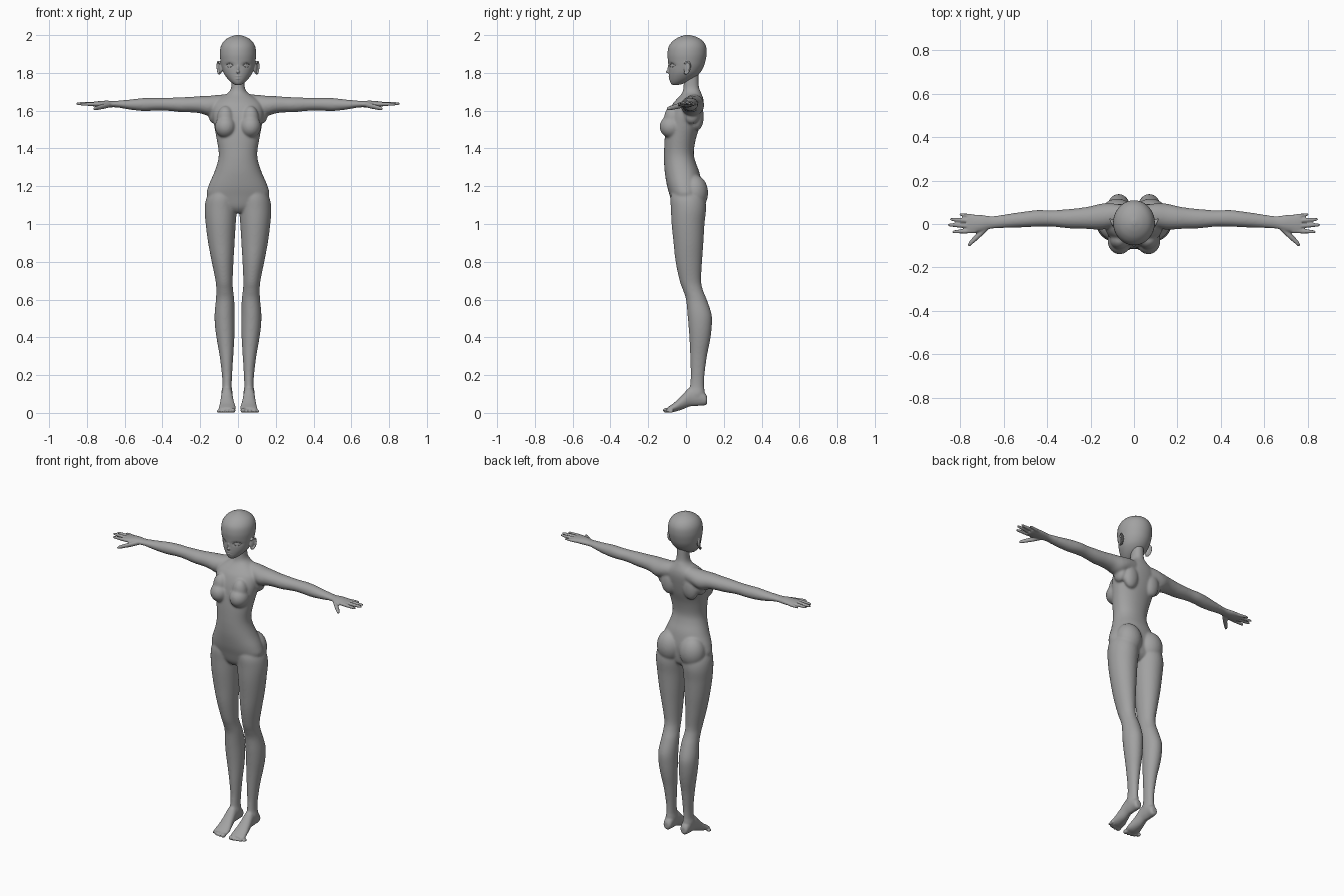
import bpy, bmesh, math
from mathutils import Vector, Matrix
from mathutils.bvhtree import BVHTree

skin = bpy.data.materials.new("plain grey")
skin.diffuse_color = (0.36, 0.36, 0.36, 1)


def spline(rows, n=5):
    """Catmull-Rom interpolation of ring rows."""
    out = []
    for i in range(len(rows) - 1):
        a, b, c, d = (rows[max(0, min(len(rows) - 1, i + k))] for k in (-1, 0, 1, 2))
        for j in range(n):
            t = j / n
            out.append([0.5 * (2 * q + (r - p) * t + (2 * p - 5 * q + 4 * r - s) * t * t
                               + (3 * q - p - 3 * r + s) * t ** 3) for p, q, r, s in zip(a, b, c, d)])
    return out + [list(rows[-1])]


def loft(bm, axis, rows, power=1.0, seg=40, n=5):
    """Rows are (position along axis, min a, max a, min b, max b)."""
    others = [k for k in range(3) if k != axis]
    rings = []
    for t, a0, a1, b0, b1 in spline(rows, n):
        ring = []
        for k in range(seg):
            w = 2 * math.pi * k / seg
            c, s = (math.copysign(abs(f(w)) ** power, f(w)) for f in (math.cos, math.sin))
            p = [0, 0, 0]
            p[axis] = t
            p[others[0]] = (a0 + a1) / 2 + (a1 - a0) / 2 * c
            p[others[1]] = (b0 + b1) / 2 + (b1 - b0) / 2 * s
            ring.append(bm.verts.new(p))
        rings.append(ring)
    for r, q in zip(rings, rings[1:]):
        for k in range(seg):
            bm.faces.new((r[k], r[(k + 1) % seg], q[(k + 1) % seg], q[k]))
    bm.faces.new(rings[0][::-1])
    bm.faces.new(rings[-1])


def ball(bm, loc, size, rot=None):
    m = Matrix.Translation(loc) @ (rot or Matrix()) @ Matrix.Diagonal((*size, 1))
    bmesh.ops.create_uvsphere(bm, u_segments=28, v_segments=18, radius=1, matrix=m)


def mirror(bm):
    new = bmesh.ops.duplicate(bm, geom=bm.verts[:] + bm.edges[:] + bm.faces[:])["geom"]
    for v in new:
        if isinstance(v, bmesh.types.BMVert):
            v.co.x = -v.co.x


def bake(ob):
    dg = bpy.context.evaluated_depsgraph_get()
    dg.update()
    me = bpy.data.meshes.new_from_object(ob.evaluated_get(dg))
    ob.modifiers.clear()
    ob.data = me


def smooth(ob, times, group=""):
    m = ob.modifiers.new("smooth", 'SMOOTH')
    m.factor, m.iterations, m.vertex_group = 0.5, times, group


def fuse(bm, name, voxel):
    """Blend overlapping parts into one skin."""
    bmesh.ops.recalc_face_normals(bm, faces=bm.faces[:])
    me = bpy.data.meshes.new(name)
    bm.to_mesh(me)
    bm.free()
    me.materials.append(skin)
    ob = bpy.data.objects.new(name, me)
    bpy.context.collection.objects.link(ob)
    m = ob.modifiers.new("remesh", 'REMESH')
    m.mode, m.voxel_size, m.use_smooth_shade = 'VOXEL', voxel, True
    smooth(ob, 2)
    bake(ob)
    return ob


# ---------- body: one side of limbs first ----------
bm = bmesh.new()
# leg
loft(bm, 2, [(1.20, .02, .13, -.07, .07), (1.14, .006, .166, -.082, .098), (1.08, .006, .176, -.08, .106),
             (1.0, .012, .171, -.076, .098), (.9, .018, .158, -.066, .092), (.8, .024, .139, -.055, .085),
             (.7, .028, .119, -.034, .08), (.65, .026, .115, -.016, .09), (.6, .02, .117, 0, .11),
             (.52, .018, .124, .008, .136), (.45, .018, .121, .014, .136), (.38, .02, .111, .019, .127),
             (.3, .025, .097, .022, .111), (.2, .031, .085, .025, .098), (.14, .033, .083, .02, .096),
             (.10, .029, .089, .01, .1), (.06, .035, .082, .02, .1)])
# foot with raised heel
loft(bm, 1, [(.112, .045, .073, .05, .085), (.1, .033, .083, .04, .105), (.06, .03, .087, .037, .14),
             (.02, .028, .089, .034, .135), (-.02, .022, .094, .018, .094), (-.06, .013, .1, .006, .056),
             (-.085, .013, .103, .004, .038), (-.1, .02, .094, .004, .028)])
for i in range(5):
    r = .0135 if i == 0 else .0098 - .0004 * i
    ball(bm, (.027 + .0185 * i + (i > 0) * .003, -.104 + .0014 * i * i, r), (r, .018, r))
# arm and palm
loft(bm, 0, [(.03, .005, .085, 1.6, 1.688), (.1, -.015, .095, 1.585, 1.684), (.15, -.026, .094, 1.572, 1.679),
             (.2, -.024, .082, 1.586, 1.677), (.25, -.021, .074, 1.591, 1.673), (.3, -.02, .069, 1.592, 1.671),
             (.38, -.012, .063, 1.6, 1.668), (.44, -.012, .065, 1.6, 1.668), (.5, -.015, .058, 1.598, 1.667),
             (.57, -.017, .048, 1.605, 1.659), (.63, -.019, .038, 1.616, 1.653), (.66, -.022, .036, 1.618, 1.651),
             (.7, -.033, .041, 1.617, 1.653), (.75, -.043, .044, 1.62, 1.649), (.77, -.04, .041, 1.623, 1.646)])
# fingers and thumb: start, end (x, y, z), radius
for (x0, y0, z0), (x1, y1, z1), r in [((.73, .034, 1.633), (.806, .045, 1.634), .0085),
                                      ((.73, .013, 1.635), (.849, .022, 1.637), .0098),
                                      ((.73, -.01, 1.636), (.858, -.004, 1.637), .0102),
                                      ((.73, -.032, 1.635), (.838, -.036, 1.634), .0098),
                                      ((.675, -.012, 1.632), (.765, -.098, 1.61), .0135)]:
    rows = []
    for t, k in ((0, 1), (.35, 1.05), (.7, .9), (.92, .72), (1, .35)):
        x, y, z = (p + (q - p) * t for p, q in ((x0, x1), (y0, y1), (z0, z1)))
        w = r * k * (1.25 if y1 < -.09 else 1)
        rows.append((x, y - w, y + w, z - r * k, z + r * k))
    loft(bm, 0, rows, seg=16)
# breast, buttock, shoulder blade
ball(bm, (.066, -.078, 1.515), (.056, .062, .06))
ball(bm, (.066, -.072, 1.555), (.045, .045, .07))
ball(bm, (.077, .045, 1.165), (.078, .072, .095))
ball(bm, (.075, .06, 1.57), (.05, .034, .075))
# armpit filler
ball(bm, (.128, .03, 1.59), (.03, .045, .06))
mirror(bm)
# torso and neck (z, half width, front, back)
torso = [(1.06, .03, -.045, .05), (1.09, .12, -.068, .075), (1.15, .164, -.086, .082), (1.2, .157, -.1, .084),
         (1.27, .127, -.112, .072), (1.33, .107, -.116, .05), (1.38, .102, -.116, .041), (1.45, .113, -.113, .052),
         (1.52, .126, -.105, .074), (1.58, .135, -.094, .087), (1.63, .13, -.074, .094), (1.66, .105, -.05, .092),
         (1.68, .074, -.031, .086), (1.7, .047, -.018, .078), (1.73, .035, -.013, .068), (1.8, .034, -.012, .066)]
loft(bm, 2, [(z, -w, w, f, b) for z, w, f, b in torso], power=.93, seg=64)
body = fuse(bm, "body", .005)
soft = body.vertex_groups.new(name="soft")
soft.add([v.index for v in body.data.vertices if abs(v.co.x) < .6 and v.co.z > .13], 1, 'REPLACE')
smooth(body, 16, "soft")
bake(body)

# ---------- head ----------
bm = bmesh.new()
# ear: rim and bowl, flared backwards
for s in (1, -1):
    rot = Matrix.Rotation(s * math.radians(-24), 4, 'Z') @ Matrix.Rotation(math.radians(-12), 4, 'X')
    ball(bm, (s * .094, .006, 1.828), (.007, .017, .032), rot)
    for k in range(22):
        w = math.radians(-110 + k * 12)
        p = rot @ Vector((s * .005, .019 * math.cos(w), .033 * math.sin(w)))
        ball(bm, p + Vector((s * .097, .006, 1.828)), (.005, .005, .005))
# skull and jaw (z, half width, front, back)
skull = [(1.735, .01, -.068, -.05), (1.741, .024, -.078, -.02), (1.755, .042, -.085, .015),
         (1.775, .06, -.089, .048), (1.8, .076, -.091, .074), (1.83, .086, -.092, .092), (1.86, .092, -.095, .102),
         (1.9, .096, -.098, .109), (1.94, .091, -.091, .106), (1.97, .073, -.068, .088),
         (1.99, .043, -.036, .056), (2.001, .008, -.002, .018)]
loft(bm, 2, [(z, -w, w, f, b) for z, w, f, b in skull], seg=96, n=8)
# nose
ball(bm, (0, -.093, 1.806), (.009, .013, .009))
ball(bm, (0, -.09, 1.822), (.006, .008, .024))
head = fuse(bm, "head", .003)
# eye sockets, lids and lips pressed into the face: x, z, width, height, push
marks = [(.046, 1.842, .02, .011, .010), (-.046, 1.842, .02, .011, .010),
         (.044, 1.839, .012, .007, -.006), (-.044, 1.839, .012, .007, -.006),
         (0, 1.7815, .012, .0035, -.003), (0, 1.770, .010, .004, -.004), (0, 1.776, .015, .002, .003)]
for v in head.data.vertices:
    if v.co.y < -.03:
        v.co.y += sum(d * math.exp(-((v.co.x - x) / w) ** 2 - ((v.co.z - z) / h) ** 2)
                      for x, z, w, h, d in marks)
smooth(head, 2)
bake(head)

# ---------- eyelid and brow lines laid on the face ----------
tree = BVHTree.FromPolygons([v.co for v in head.data.vertices], [p.vertices for p in head.data.polygons])


def face_line(name, x0, x1, z, rise, r):
    cu = bpy.data.curves.new(name, 'CURVE')
    cu.dimensions, cu.bevel_depth, cu.bevel_resolution, cu.use_fill_caps = '3D', r, 2, True
    for s in (1, -1):
        pts = []
        for k in range(15):
            t = k / 14
            x = s * (x0 + (x1 - x0) * t)
            hit = tree.ray_cast(Vector((x, -1, z + rise * math.sin(math.pi * t))), Vector((0, 1, 0)))[0]
            if hit:
                pts.append(hit)
        sp = cu.splines.new('POLY')
        sp.points.add(len(pts) - 1)
        for q, p in zip(sp.points, pts):
            q.co = (*p, 1)
            q.radius = .6 + .4 * math.sin(math.pi * pts.index(p) / 14)
    cu.materials.append(skin)
    bpy.context.collection.objects.link(bpy.data.objects.new(name, cu))


face_line("upper_eyelids", .024, .067, 1.839, .011, .0022)
face_line("lower_eyelids", .027, .065, 1.837, -.007, .0014)
